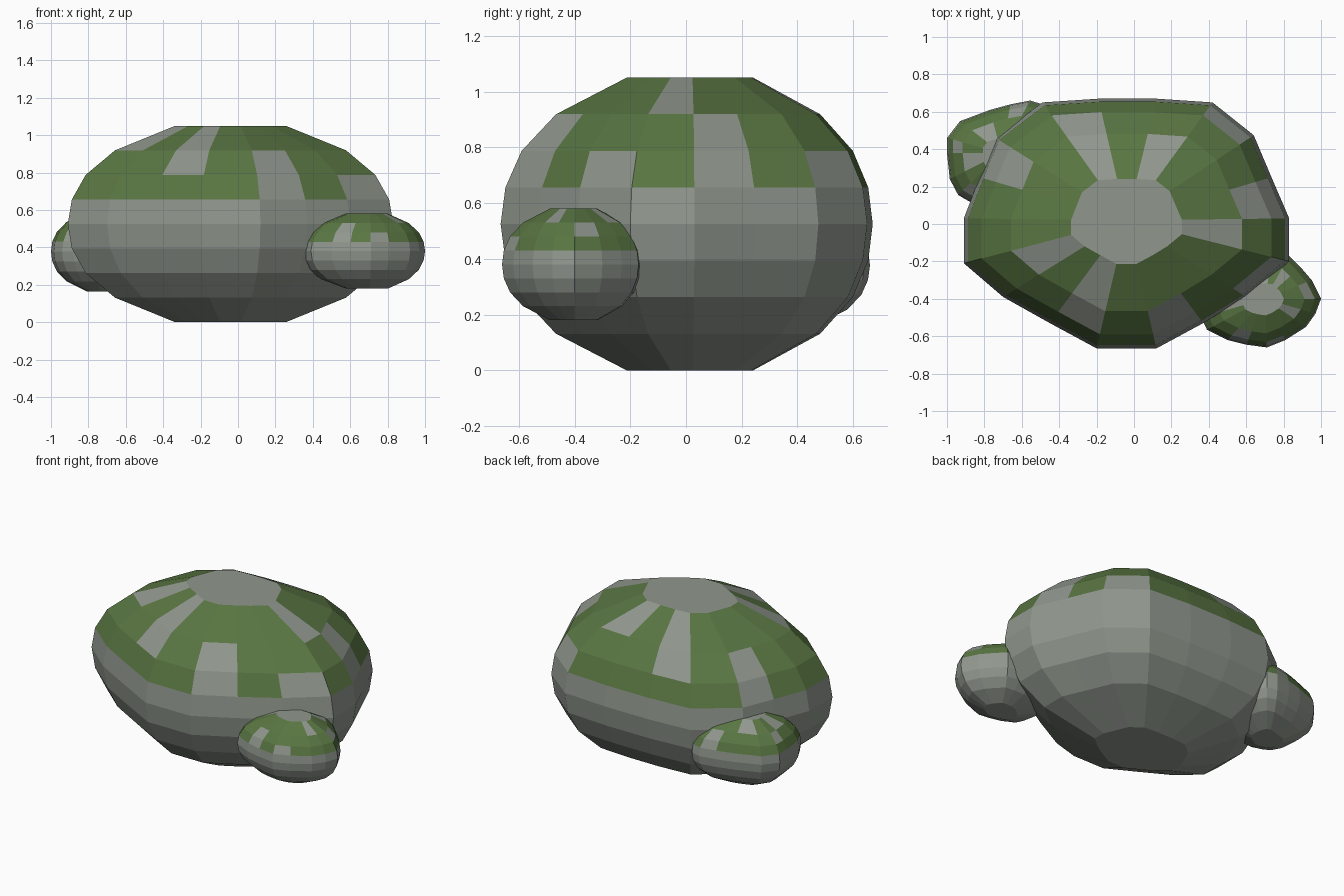
import bpy, bmesh

if "Cube" in bpy.data.objects:
    bpy.data.objects.remove(bpy.data.objects["Cube"])


def mat(name, col):
    m = bpy.data.materials.new(name)
    m.diffuse_color = (*col, 1)
    m.use_nodes = True
    m.node_tree.nodes["Principled BSDF"].inputs["Base Color"].default_value = m.diffuse_color
    return m


stone = mat("stone", (0.28, 0.31, 0.27))
moss = mat("moss", (0.10, 0.18, 0.055))

# ring width at each of nine evenly spaced heights
WIDTH = [0.34, 0.71, 0.89, 0.975, 1.0, 0.975, 0.89, 0.71, 0.34]


def rock(name, outline, centre, z0, z1, bare):
    """Stack scaled copies of an outline; moss on the upper three bands
    except the bare patches {segment: bands}."""
    bm = bmesh.new()
    cx, cy = centre
    rings = []
    for i, w in enumerate(WIDTH):
        z = z0 + (z1 - z0) * i / 8
        rings.append([bm.verts.new((cx + (x - cx) * w, cy + (y - cy) * w, z))
                      for x, y in outline])
    n = len(outline)
    for b in range(8):
        lo, hi = rings[b], rings[b + 1]
        for s in range(n):
            t = (s + 1) % n
            f = bm.faces.new((lo[s], lo[t], hi[t], hi[s]))
            f.material_index = int(b >= 5 and b not in bare.get(s, ()))
    bm.faces.new(rings[0][::-1])
    bm.faces.new(rings[-1])
    bmesh.ops.recalc_face_normals(bm, faces=bm.faces)
    me = bpy.data.meshes.new(name)
    bm.to_mesh(me)
    bm.free()
    me.materials.append(stone)
    me.materials.append(moss)
    ob = bpy.data.objects.new(name, me)
    bpy.context.collection.objects.link(ob)
    return ob


# large central boulder
rock("boulder",
     [(.83, .03), (.735, .25), (.64, .475), (.42, .65), (.12, .67), (-.19, .67),
      (-.49, .65), (-.74, .46), (-.825, .25), (-.91, .03), (-.91, -.21),
      (-.70, -.39), (-.45, -.53), (-.20, -.665), (.12, -.665), (.37, -.53),
      (.60, -.39), (.83, -.20)],
     (-.04, .02), 0, 1.05,
     {0: (5, 6), 2: (5,), 3: (7,), 5: (6, 7), 7: (5, 6), 10: (7,),
      12: (6, 7), 14: (5, 6), 16: (5,), 17: (7,)})

# small stone at the front right
rock("front_stone",
     [(1, -.40), (.95, -.30), (.89, -.23), (.83, -.17), (.74, -.16), (.64, -.16),
      (.53, -.19), (.43, -.26), (.36, -.33), (.34, -.41), (.36, -.50),
      (.39, -.565), (.50, -.62), (.60, -.645), (.71, -.66), (.81, -.62),
      (.92, -.55), (.97, -.48)],
     (.70, -.40), .18, .58,
     {0: (6,), 2: (7,), 4: (6, 7), 9: (6, 7), 12: (6, 5), 14: (5,), 16: (7,)})

# small stone at the back left
rock("back_stone",
     [(-.42, .38), (-.43, .50), (-.45, .58), (-.49, .64), (-.555, .66),
      (-.66, .64), (-.77, .61), (-.93, .55), (-1, .46), (-1, .38), (-.985, .24),
      (-.94, .155), (-.88, .12), (-.78, .09), (-.68, .10), (-.58, .15),
      (-.48, .22), (-.43, .30)],
     (-.71, .38), .165, .59,
     {1: (6,), 4: (5, 6), 6: (7,), 8: (6,), 9: (7,), 11: (5, 6), 14: (6, 7)})
